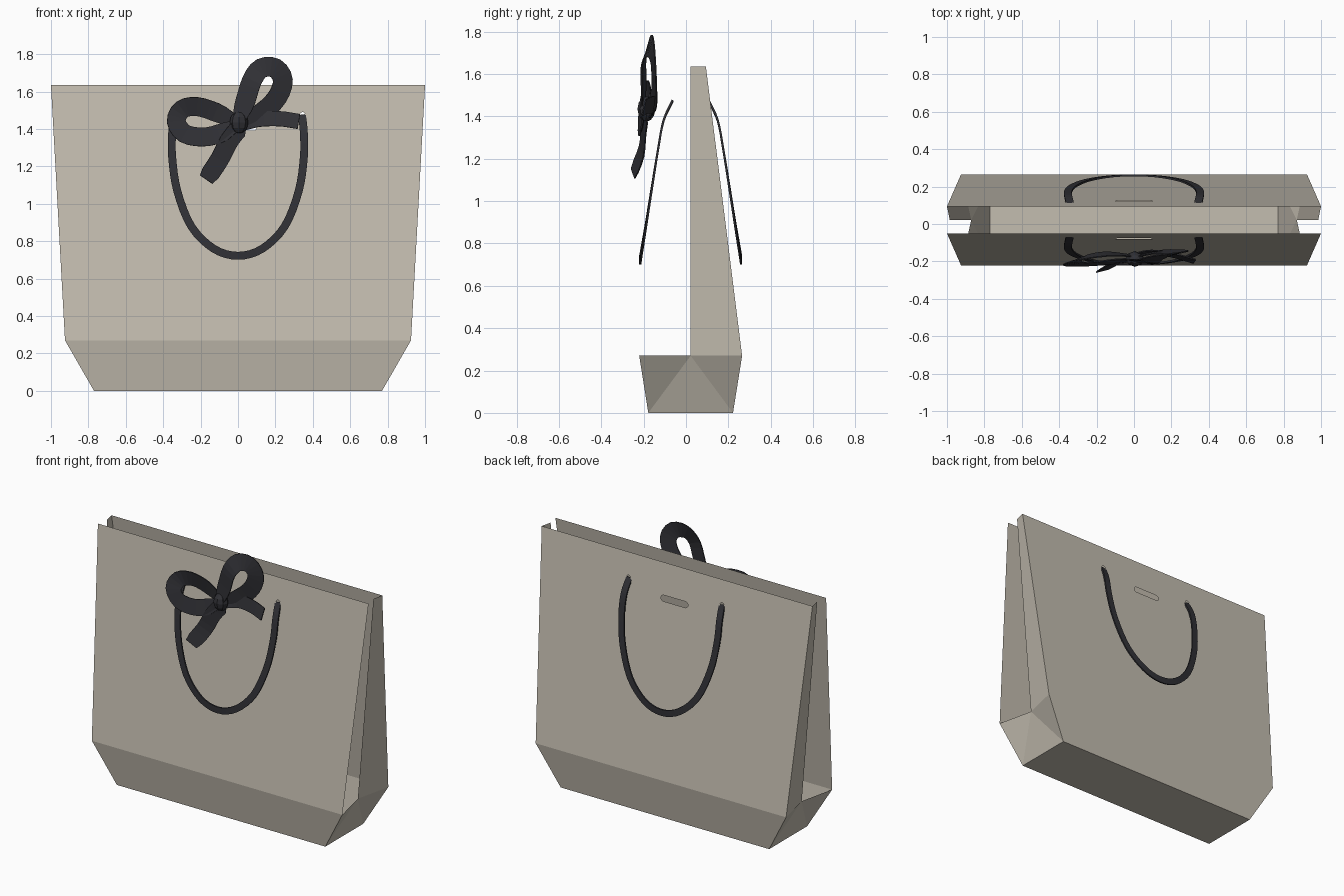
import bpy, bmesh, math
from mathutils import Vector

if "Cube" in bpy.data.objects:
    bpy.data.objects.remove(bpy.data.objects["Cube"])


def material(name, rgb):
    m = bpy.data.materials.new(name)
    m.use_nodes = True
    m.diffuse_color = (*rgb, 1)
    m.node_tree.nodes["Principled BSDF"].inputs["Base Color"].default_value = (*rgb, 1)
    return m


PAPER = material("beige paper", (0.55, 0.51, 0.435))
RIBBON = material("charcoal ribbon", (0.03, 0.03, 0.036))

# Bag levels: half width, half depth, height
YC = 0.022
TOP, FOLD, BASE = (1.0, 0.072, 1.635), (0.925, 0.243, 0.27), (0.77, 0.2, 0.0)


def make(name, bm, mat):
    me = bpy.data.meshes.new(name)
    bm.to_mesh(me)
    bm.free()
    me.materials.append(mat)
    ob = bpy.data.objects.new(name, me)
    bpy.context.collection.objects.link(ob)
    return ob


def faces(name, polys):
    bm = bmesh.new()
    for poly in polys:
        bm.faces.new([bm.verts.new(p) for p in poly])
    bmesh.ops.remove_doubles(bm, verts=bm.verts, dist=0.0001)
    return make(name, bm, PAPER)


def corner(level, sx, sy):
    return Vector((sx * level[0], YC + sy * level[1], level[2]))


def pill(cx, cz, half, r, n=12):
    """Outline of a rounded slot; half = 0 gives a circle."""
    pts = []
    for i in range(n):
        a = 2 * math.pi * (i + 0.5) / n
        pts.append((cx + math.copysign(half, math.cos(a)) + r * math.cos(a), cz + r * math.sin(a)))
    return pts


def wall(name, s):
    """Sloping wall with a punched slot and two cord holes."""
    bm = bmesh.new()
    outline = [(l[0] * k, l[2]) for l, k in ((FOLD, -1), (FOLD, 1), (TOP, 1), (TOP, -1))]
    loops = [outline, pill(0, 1.41, 0.08, 0.02)]
    loops += [pill(k * 0.345, 1.475, 0, 0.015) for k in (-1, 1)]
    for loop in loops:
        vs = []
        for x, z in loop:
            t = (z - FOLD[2]) / (TOP[2] - FOLD[2])
            vs.append(bm.verts.new((x, YC + s * (FOLD[1] + t * (TOP[1] - FOLD[1])), z)))
        for i, v in enumerate(vs):
            bm.edges.new((v, vs[i - 1]))
    bmesh.ops.triangle_fill(bm, edges=bm.edges[:], use_beauty=True, normal=(0, s, 0))
    make(name, bm, PAPER)


# Paper walls and tapered lower bands
for label, s in (("front", -1), ("back", 1)):
    wall(label + "_wall", s)
    faces(label + "_lower_band", [[corner(BASE, -1, s), corner(BASE, 1, s),
                                   corner(FOLD, 1, s), corner(FOLD, -1, s)]])

# Floor
faces("floor", [[corner(BASE, x, y) for x, y in ((-1, -1), (-1, 1), (1, 1), (1, -1))]])

# Folded side gussets, open towards the front wall
for label, k in (("left", 1), ("right", -1)):
    low = Vector((k * 0.87, YC, FOLD[2]))
    high = Vector((k * 0.985, YC, TOP[2]))
    faces(label + "_gusset", [[low, corner(FOLD, k, 1), corner(TOP, k, 1), high]])
    faces(label + "_lower_fold", [
        [corner(FOLD, k, -1), corner(BASE, k, -1), low],
        [low, corner(BASE, k, -1), corner(BASE, k, 1)],
        [low, corner(BASE, k, 1), corner(FOLD, k, 1)]])


def spline(pts, steps):
    """Smooth path through the given points."""
    p = [Vector(q) for q in pts]
    p = [2 * p[0] - p[1]] + p + [2 * p[-1] - p[-2]]
    out = []
    for i in range(1, len(p) - 2):
        a, b, c, d = p[i - 1:i + 3]
        for j in range(steps):
            t = j / steps
            out.append(0.5 * (2 * b + (c - a) * t + (2 * a - 5 * b + 4 * c - d) * t ** 2
                              + (3 * b - a - 3 * c + d) * t ** 3))
    return out + [p[-2]]


def band(name, pts, width, thick, steps=3, tilt=0.0, pinch=(1, 1)):
    """Flat strip along a path, its broad side facing the front."""
    path = spline(pts, steps)
    bm = bmesh.new()
    prev = None
    n = len(path) - 1
    for i, c in enumerate(path):
        t = path[min(i + 1, n)] - path[max(i - 1, 0)]
        side = Vector((-t.z, 0, t.x)).normalized()
        side.y = tilt
        u = i / n
        w = width * min(1, pinch[0] + 4 * u, pinch[1] + 4 * (1 - u)) / 2
        pair = [bm.verts.new(c + side * w), bm.verts.new(c - side * w)]
        if prev:
            bm.faces.new((prev[0], prev[1], pair[1], pair[0]))
        prev = pair
    ob = make(name, bm, RIBBON)
    mod = ob.modifiers.new("thickness", "SOLIDIFY")
    mod.thickness = thick
    mod.offset = 0
    return ob


# Hanging handles: half path as (x, distance from middle, z), mirrored in x
half = [(0.342, 0.085, 1.475), (0.352, 0.128, 1.38), (0.352, 0.153, 1.25), (0.325, 0.182, 1.07),
        (0.25, 0.212, 0.88), (0.13, 0.232, 0.76)]
for label, s in (("front", -1), ("back", 1)):
    right = [(-x, YC + s * d, z) for x, d, z in half]
    left = [(x, YC + s * d, z) for x, d, z in reversed(half)]
    band(label + "_handle", right + [(0, YC + s * 0.238, 0.722)] + left, 0.042, 0.01, 4)

# Bow loops
band("bow_upper_loop", [(0.0, -0.2, 1.44), (0.04, -0.2, 1.55), (0.075, -0.2, 1.66),
                        (0.125, -0.18, 1.725), (0.2, -0.165, 1.725), (0.24, -0.155, 1.66),
                        (0.21, -0.15, 1.57), (0.13, -0.15, 1.49), (0.02, -0.17, 1.43)],
     0.105, 0.006, tilt=0.2, pinch=(0.6, 0.6))
band("bow_side_loop", [(-0.01, -0.17, 1.44), (-0.12, -0.16, 1.49), (-0.22, -0.17, 1.52),
                       (-0.3, -0.19, 1.505), (-0.33, -0.21, 1.44), (-0.285, -0.215, 1.375),
                       (-0.19, -0.21, 1.357), (-0.1, -0.2, 1.375), (-0.01, -0.19, 1.42)],
     0.1, 0.006, tilt=0.2, pinch=(0.6, 0.6))

# Bow tails
band("bow_short_tail", [(0.0, -0.17, 1.42), (0.1, -0.15, 1.45), (0.22, -0.17, 1.455),
                        (0.325, -0.2, 1.44)], 0.08, 0.006, tilt=0.25, pinch=(0.5, 1))
band("bow_long_tail", [(0.02, -0.19, 1.42), (-0.045, -0.2, 1.34), (-0.1, -0.21, 1.235),
                       (-0.17, -0.25, 1.13)], 0.1, 0.006, tilt=0.2, pinch=(0.6, 0.8))

# Knot
bm = bmesh.new()
bmesh.ops.create_uvsphere(bm, u_segments=8, v_segments=6, radius=1)
bmesh.ops.scale(bm, vec=(0.05, 0.042, 0.06), verts=bm.verts)
bmesh.ops.translate(bm, vec=(0.005, -0.187, 1.435), verts=bm.verts)
make("bow_knot", bm, RIBBON)
